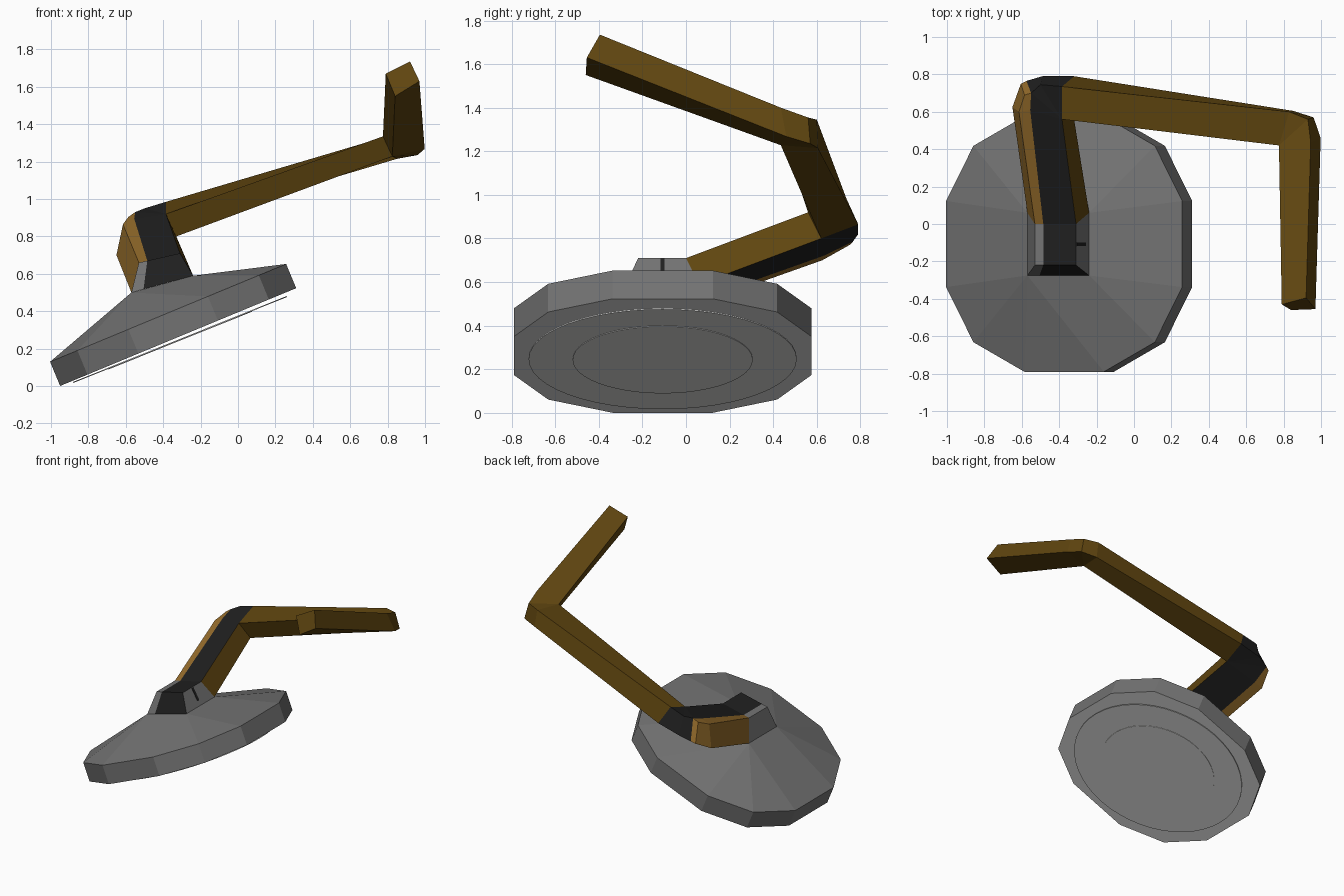
import bpy, bmesh, math
from mathutils import Vector, Matrix

if "Cube" in bpy.data.objects:
    bpy.data.objects.remove(bpy.data.objects["Cube"])


def material(name, rgb):
    m = bpy.data.materials.new(name)
    m.diffuse_color = (*rgb, 1)
    m.use_nodes = True
    m.node_tree.nodes["Principled BSDF"].inputs["Base Color"].default_value = m.diffuse_color
    return m


GREY = material("grey metal", (0.17, 0.17, 0.17))
PALE = material("pale grey", (0.75, 0.75, 0.74))
BLACK = material("black rubber", (0.014, 0.014, 0.014))
BROWN = material("dark brown", (0.118, 0.061, 0.005))
TAN = material("light brown", (0.30, 0.15, 0.024))


def finish(name, bm, mats):
    bmesh.ops.recalc_face_normals(bm, faces=bm.faces[:])
    me = bpy.data.meshes.new(name)
    bm.to_mesh(me)
    bm.free()
    for m in mats:
        me.materials.append(m)
    ob = bpy.data.objects.new(name, me)
    bpy.context.collection.objects.link(ob)
    return ob


def loft(name, rings, mats, rule):
    """Skin four-point rings; rule(segment, side) gives the material index.
    Sides: 0 top, 1 outer, 2 bottom, 3 inner, 4 end cap."""
    bm = bmesh.new()
    verts = {}

    def face(points, index):
        points = list(dict.fromkeys(points))
        if len(points) > 2:
            for p in points:
                if p not in verts:
                    verts[p] = bm.verts.new(p)
            bm.faces.new([verts[p] for p in points]).material_index = index

    for s, (a, b) in enumerate(zip(rings, rings[1:])):
        for k in range(4):
            j = (k + 1) % 4
            face((a[k], a[j], b[j], b[k]), rule(s, k))
    face(rings[0], rule(0, 4))
    face(rings[-1], rule(len(rings) - 2, 4))
    return finish(name, bm, mats)


# dish: tilted disc with twelve sides, rising to the square hub base
tilt = Matrix.Rotation(math.radians(-22.5), 4, 'Y')
centre = Vector((-0.32, -0.107, 0.262))
axis = tilt @ Vector((0, 0, 1))
outline = [p for a in (-1, 1) for b in (-1, 1)
           for p in ((a * 0.683, b * 0.23), (a * 0.525, b * 0.525), (a * 0.23, b * 0.683))]
bm = bmesh.new()
for h in (0, 0.14):
    for u, v in outline:
        bm.verts.new(centre + tilt @ Vector((u, v, h)))
for x, z in ((-0.57, 0.5), (-0.24, 0.59)):
    for y in (-0.275, 0.06):
        bm.verts.new((x, y, z))
bmesh.ops.convex_hull(bm, input=bm.verts[:])
bmesh.ops.dissolve_limit(bm, angle_limit=0.01, verts=bm.verts[:], edges=bm.edges[:])
bmesh.ops.recalc_face_normals(bm, faces=bm.faces[:])
for f in bm.faces:  # pale underside
    f.material_index = 1 if f.normal.dot(axis) < -0.9 else 0
finish("dish", bm, [GREY, PALE])

# round thin plates under the dish
for name, radius, drop in (("outer_plate", 0.615, 0.0), ("inner_plate", 0.413, 0.003)):
    bm = bmesh.new()
    bmesh.ops.create_cone(bm, cap_ends=True, segments=48, radius1=radius, radius2=radius, depth=0.006)
    bm.transform(Matrix.Translation((-0.31, -0.107, 0.249 - drop))
                 @ Matrix.Rotation(math.radians(-21.9), 4, 'Y'))
    finish(name, bm, [PALE])

# rings shared by the hub, the arm and the side rail
mid_front = ((-0.485, -0.22, 0.67), (-0.505, -0.275, 0.518))
mid_back = ((-0.485, 0.0, 0.67), (-0.505, 0.06, 0.518))
mid_elbow = ((-0.555, 0.61, 0.895), (-0.58, 0.63, 0.72))
mid_turn = ((-0.55, 0.70, 0.93), (-0.575, 0.765, 0.785))


def ring(inner, outer):
    return (inner[0], outer[0], outer[1], inner[1])


hub_front = ring(((-0.31, -0.22, 0.71), (-0.24, -0.275, 0.59)), mid_front)
hub_back = ring(((-0.31, 0.0, 0.71), (-0.24, 0.06, 0.59)), mid_back)
rail_front = ring(mid_front, ((-0.53, -0.22, 0.66), (-0.57, -0.275, 0.5)))
rail_back = ring(mid_back, ((-0.53, 0.0, 0.66), (-0.57, 0.06, 0.5)))

# hub: black front and top, grey sides
loft("hub", [hub_front, hub_back], [GREY, BLACK], lambda s, k: 1 if k in (0, 4) else 0)
loft("hub_side", [rail_front, rail_back], [GREY], lambda s, k: 0)

# small black slot on the right of the hub
slot = [ring(((-0.306, y, 0.708), (-0.256, y, 0.622)), ((-0.312, y, 0.704), (-0.262, y, 0.618)))
        for y in (-0.118, -0.098)]
loft("hub_slot", slot, [BLACK], lambda s, k: 0)

# arm: square bar with two chamfered elbows and a tapered end
in1 = ((-0.385, 0.56, 0.92), (-0.33, 0.62, 0.80))
in2 = ((0.775, 0.42, 1.335), (0.825, 0.435, 1.228))
arm = [
    hub_back,
    ring(in1, mid_elbow),
    ring(in1, mid_turn),
    ring(in1, ((-0.50, 0.745, 0.95), (-0.49, 0.79, 0.82))),
    ring(in1, ((-0.385, 0.735, 0.985), (-0.32, 0.79, 0.865))),
    ring(in2, ((0.83, 0.60, 1.345), (0.85, 0.605, 1.215))),
    ring(in2, ((0.93, 0.56, 1.355), (0.96, 0.57, 1.235))),
    ring(in2, ((0.945, 0.435, 1.40), (0.998, 0.46, 1.268))),
    ring(((0.79, -0.43, 1.67), (0.84, -0.46, 1.55)),
         ((0.92, -0.395, 1.735), (0.97, -0.455, 1.63))),
]
loft("arm", arm, [BROWN, BLACK],
     lambda s, k: 1 if (s == 0 and k != 3) or 1 <= s <= 3 else 0)

# side rail: lighter strip along the outside of the first arm section
rail = [
    rail_back,
    ring(mid_elbow, ((-0.615, 0.60, 0.865), (-0.65, 0.625, 0.70))),
    ring(mid_turn, ((-0.585, 0.69, 0.905), (-0.605, 0.75, 0.77))),
]
loft("side_rail", rail, [TAN], lambda s, k: 0)
